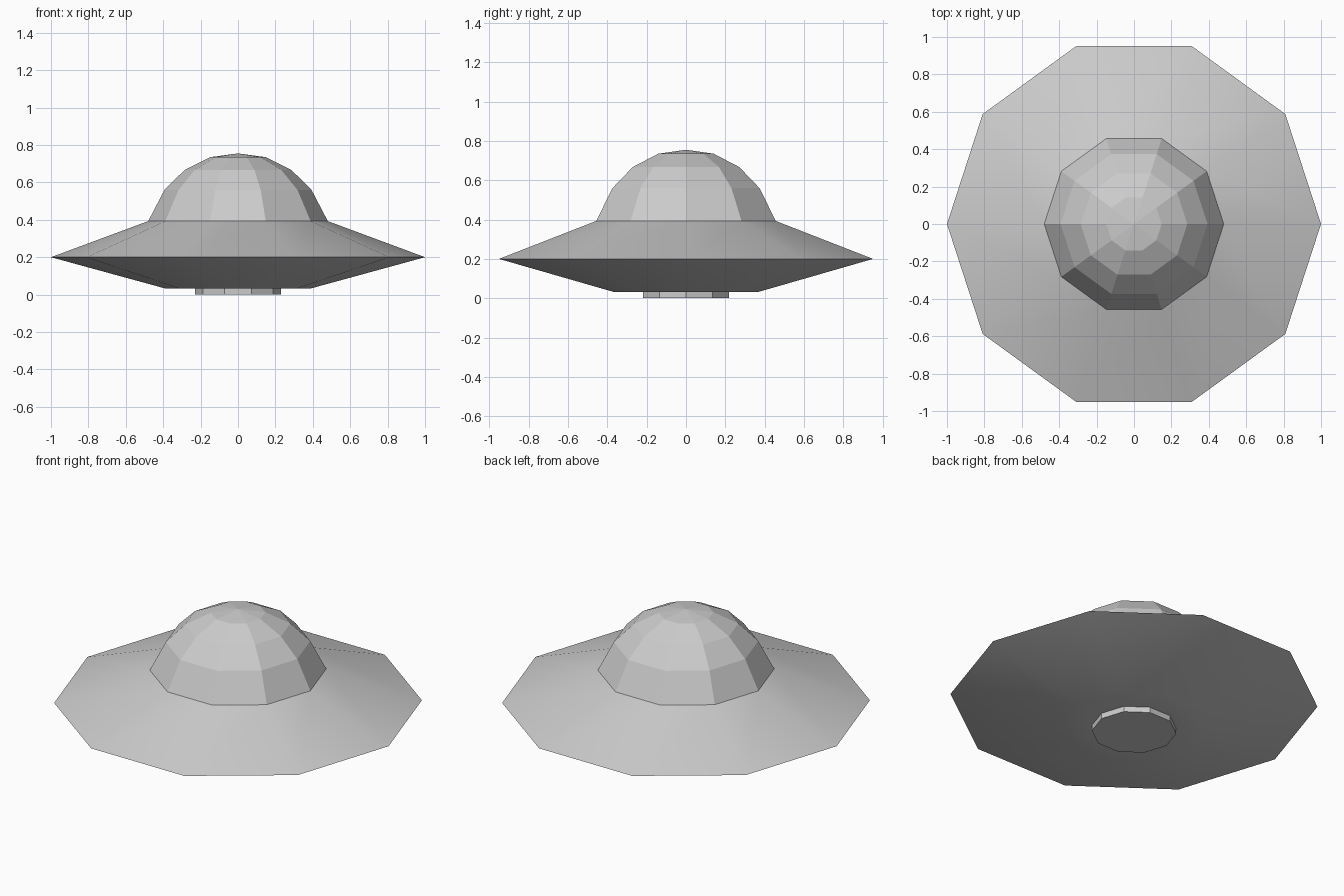
import bpy, bmesh
from math import cos, sin, pi, radians

if "Cube" in bpy.data.objects:
    bpy.data.objects.remove(bpy.data.objects["Cube"])

SIDES = 10


def lathe(name, profile, smooth=False):
    """Spin an (r, z) profile, listed bottom to top, around z; r = 0 makes a pole."""
    bm = bmesh.new()
    rings = []
    for r, z in profile:
        if r == 0:
            rings.append([bm.verts.new((0, 0, z))] * SIDES)
        else:
            rings.append([bm.verts.new((r * cos(2 * pi * i / SIDES),
                                        r * sin(2 * pi * i / SIDES), z))
                          for i in range(SIDES)])
    for low, high in zip(rings, rings[1:]):
        for i in range(SIDES):
            j = (i + 1) % SIDES
            corners = dict.fromkeys((low[i], low[j], high[j], high[i]))
            bm.faces.new(list(corners))
    mesh = bpy.data.meshes.new(name)
    bm.to_mesh(mesh)
    bm.free()
    obj = bpy.data.objects.new(name, mesh)
    bpy.context.collection.objects.link(obj)
    if smooth:
        bpy.ops.object.select_all(action='DESELECT')
        obj.select_set(True)
        bpy.context.view_layer.objects.active = obj
        bpy.ops.object.shade_smooth_by_angle(angle=radians(30))
    return obj


# Saucer hull: shallow bowl below, sharp rim, sloped deck above
lathe("saucer_hull", [(0.23, 0.033), (0.39, 0.033), (1.0, 0.2), (0.48, 0.393)], smooth=True)

# Faceted canopy dome
lathe("dome", [(0.48, 0.393), (0.393, 0.56), (0.285, 0.667), (0.148, 0.735), (0, 0.755)])

# Short round landing plate under the hull
lathe("base_plate", [(0, 0), (0.23, 0), (0.23, 0.033)])
